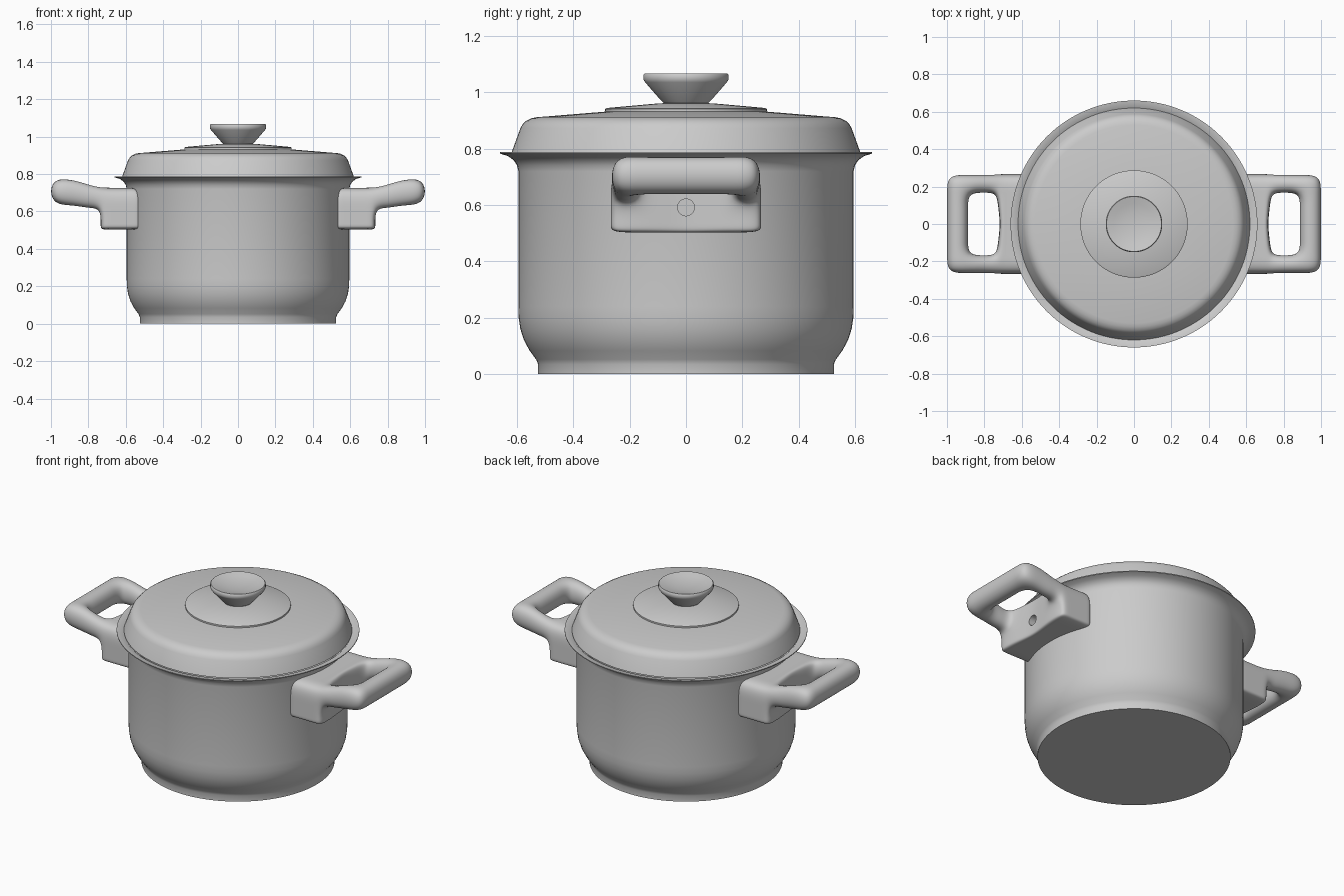
import bpy, bmesh, math
from itertools import product

if "Cube" in bpy.data.objects:
    bpy.data.objects.remove(bpy.data.objects["Cube"])


def smooth(ob, angle=35):
    bpy.ops.object.select_all(action='DESELECT')
    ob.select_set(True)
    bpy.context.view_layer.objects.active = ob
    bpy.ops.object.shade_smooth_by_angle(angle=math.radians(angle))


def make_object(name, bm):
    bmesh.ops.recalc_face_normals(bm, faces=bm.faces[:])
    me = bpy.data.meshes.new(name)
    bm.to_mesh(me)
    bm.free()
    ob = bpy.data.objects.new(name, me)
    bpy.context.collection.objects.link(ob)
    return ob


def lathe(name, profile, n=128):
    """Revolve (radius, z) points round the z axis."""
    bm = bmesh.new()
    vs = [bm.verts.new((r, 0, z)) for r, z in profile]
    es = [bm.edges.new(p) for p in zip(vs, vs[1:])]
    bmesh.ops.spin(bm, geom=vs + es, cent=(0, 0, 0), axis=(0, 0, 1),
                   angle=2 * math.pi, steps=n, use_merge=False)
    bmesh.ops.remove_doubles(bm, verts=bm.verts[:], dist=1e-5)
    ob = make_object(name, bm)
    smooth(ob)
    return ob


# Pot body: foot, rounded lower wall, straight wall, flared rim, hollow inside
lathe("pot_body", [
    (0, 0), (0.525, 0), (0.525, 0.035), (0.532, 0.052), (0.555, 0.083),
    (0.575, 0.12), (0.588, 0.16), (0.594, 0.2), (0.595, 0.24), (0.595, 0.72),
    (0.600, 0.742), (0.612, 0.76), (0.632, 0.774), (0.66, 0.783),
    (0.66, 0.788), (0.625, 0.783), (0.59, 0.755), (0.58, 0.72), (0.58, 0.2),
    (0.56, 0.13), (0.51, 0.04), (0, 0.04)])

# Lid: sloped side, rounded shoulder, gently rising top
lathe("lid", [
    (0, 0.92), (0.55, 0.895), (0.575, 0.87), (0.605, 0.785), (0.62, 0.785),
    (0.588, 0.873), (0.58, 0.887), (0.568, 0.899), (0.55, 0.908),
    (0.53, 0.912), (0.285, 0.932), (0, 0.935)])

# Raised disc in the lid centre
lathe("lid_disc", [
    (0, 0.925), (0.287, 0.925), (0.287, 0.941), (0.28, 0.945),
    (0.1, 0.961), (0, 0.965)])

# Flared knob with a dished top
lathe("lid_knob", [
    (0, 0.95), (0.08, 0.95), (0.08, 0.963), (0.092, 0.975), (0.145, 1.036),
    (0.151, 1.046), (0.151, 1.062), (0.147, 1.068), (0.142, 1.067),
    (0.11, 1.058), (0.06, 1.05), (0, 1.047)], 64)

# Handle cage: columns along x with an underside and top height for each
COLS = [(None, 0.605, 0.727), (None, 0.605, 0.727), (0.69, 0.605, 0.725),
        (0.735, 0.612, 0.732), (0.80, 0.613, 0.748), (0.882, 0.628, 0.776),
        (1.004, 0.640, 0.776)]
ROWS = [-0.267, -0.163, -0.09, 0, 0.09, 0.163, 0.267]


def cage_point(i, j, k):
    x, low, high = COLS[i]
    y = ROWS[j]
    if i < 2:                       # inner end follows the pot wall
        x = math.sqrt((0.582, 0.612)[i] ** 2 - y * y)
    elif i == 3:                    # slightly hollowed mounting face
        x = 0.715 + 0.12 * min(abs(y), 0.17)
    return x, y, (0.503, 0.53, low, high)[k]


def filled(i, j, k):
    if not (0 <= i < 6 and 0 <= j < 6 and 0 <= k < 3):
        return False
    if i < 3:
        return True                 # mounting block
    return k == 2 and (i == 5 or j in (0, 5))   # loop grip


def build_handle(name):
    bm = bmesh.new()
    verts = {}

    def vert(key):
        if key not in verts:
            verts[key] = bm.verts.new(cage_point(*key))
        return verts[key]

    for cell in product(range(6), range(6), range(3)):
        if not filled(*cell):
            continue
        for axis, side in product(range(3), (0, 1)):
            other = list(cell)
            other[axis] += 2 * side - 1
            if filled(*other):
                continue
            corners = []
            for a, b in ((0, 0), (1, 0), (1, 1), (0, 1)):
                key = list(cell)
                key[axis] += side
                key[(axis + 1) % 3] += a
                key[(axis + 2) % 3] += b
                corners.append(vert(tuple(key)))
            bm.faces.new(corners)
    ob = make_object(name, bm)
    sub = ob.modifiers.new("round", 'SUBSURF')
    sub.levels = sub.render_levels = 3
    return ob


handle = build_handle("handle_right")

# Screw hole in the mounting face
bpy.ops.mesh.primitive_cylinder_add(vertices=32, radius=0.03, depth=0.12,
                                    location=(0.73, 0, 0.592),
                                    rotation=(0, math.pi / 2, 0))
cutter = bpy.context.object
cutter.name = "screw_hole_cutter"
cutter.hide_render = True
cut = handle.modifiers.new("screw_hole", 'BOOLEAN')
cut.operation = 'DIFFERENCE'
cut.solver = 'EXACT'
cut.object = cutter
bpy.context.view_layer.objects.active = handle
for m in [m.name for m in handle.modifiers]:
    bpy.ops.object.modifier_apply(modifier=m)
bpy.data.objects.remove(cutter)
smooth(handle, 40)

# Opposite handle
left = handle.copy()
left.name = "handle_left"
left.rotation_euler = (0, 0, math.pi)
bpy.context.collection.objects.link(left)
